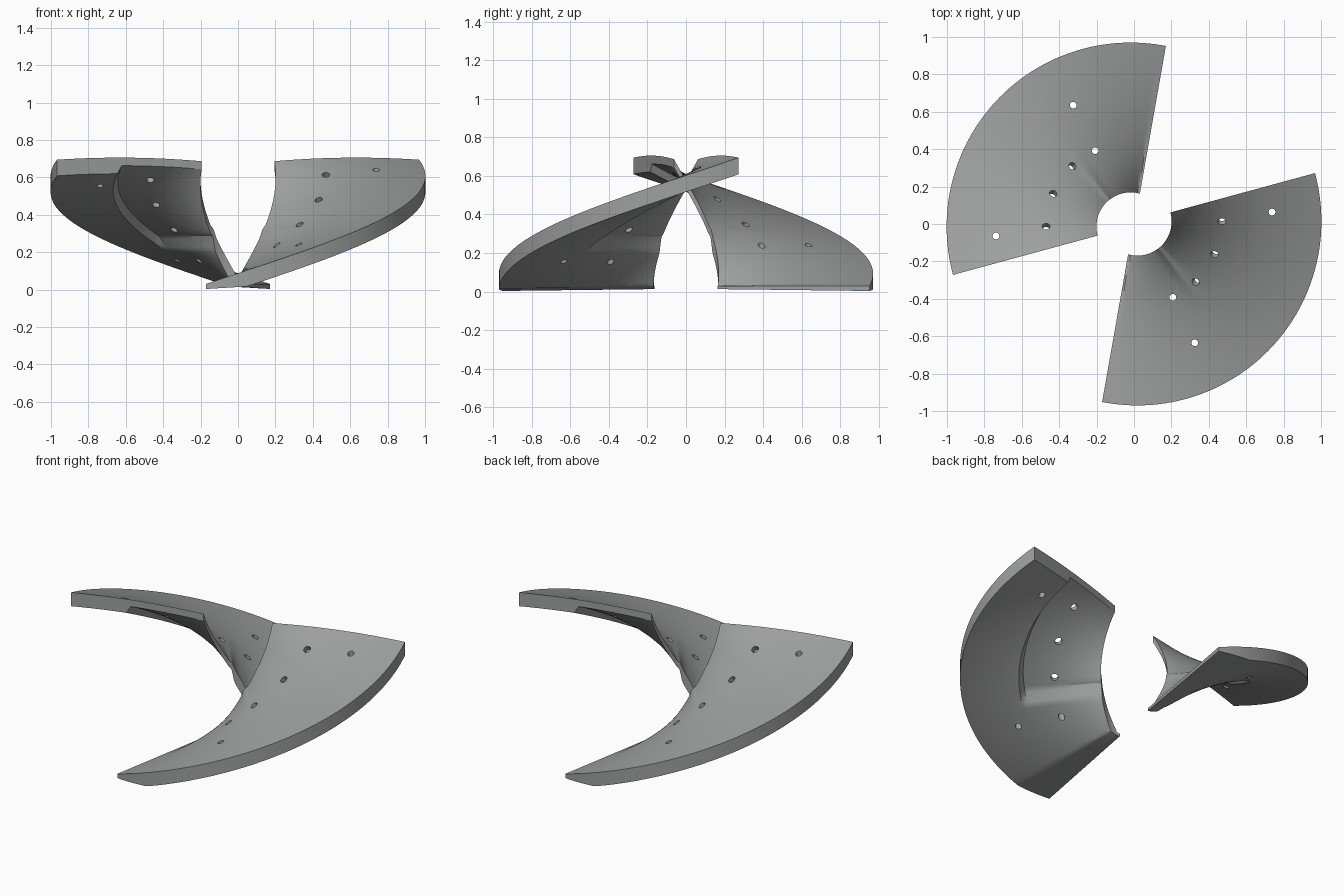
import bpy, bmesh
from math import asin, atan2, cos, sin, radians, degrees, pi, exp
from mathutils import Vector

cube = bpy.data.objects.get("Cube")
if cube:
    bpy.data.objects.remove(cube, do_unlink=True)

grey = bpy.data.materials.new("plain grey")
grey.use_nodes = True
colour = (0.34, 0.35, 0.345, 1)
grey.diffuse_color = colour
grey.node_tree.nodes["Principled BSDF"].inputs["Base Color"].default_value = colour

# Blade layout: a helical sector with a slightly offset axis
CX, CY = -0.018, -0.014
R_IN, R_OUT = 0.183, 0.984
A_END = 195.2
POCKET_R, POCKET_A = 0.65, 125


def clamp(v):
    return max(0.0, min(1.0, v))


def start_angle(r):
    return 80 - degrees(asin(0.018 / r))


def top_z(r, a):
    t = (a - 79) / 116
    s = (r - R_IN) / (R_OUT - R_IN)
    crown = 0.06 * s * (1 - s) * clamp(t)
    ledge = 0.014 * exp(-((a - 128) / 4) ** 2) * clamp((0.55 - r) / 0.35)
    return max(0.03, 0.03 + 0.655 * t + crown + ledge + 0.008 * s * t)


def bottom_z(r, a):
    t = clamp((a - 79) / 116)
    # shallow pocket under the upper inner part of the blade
    pocket = 0.043 * clamp((POCKET_R - r) / 0.025) * clamp((a - POCKET_A) / 5)
    return max(top_z(r, a) - 0.086 + pocket, 0.003 + 0.12 * t + 0.012 * (1 - r))


def spaced(a, b, n):
    return [a + (b - a) * i / n for i in range(n)]


radii = spaced(R_IN, 0.625, 16) + spaced(0.625, POCKET_R, 2) + spaced(POCKET_R, R_OUT, 10) + [R_OUT]
steps = spaced(0, POCKET_A, 36) + spaced(POCKET_A, POCKET_A + 5, 4)
steps = [a for a in spaced(79, POCKET_A, 26)] + spaced(POCKET_A, 130, 5) + spaced(130, A_END, 36) + [A_END]


def column_angle(r, a):
    # lower columns fan out so that the leading edge stays straight
    if a >= POCKET_A:
        return a
    k = (a - 79) / (POCKET_A - 79)
    return start_angle(r) * (1 - k) + POCKET_A * k


# Solid blade from an upper and a lower sheet joined by side walls
bm = bmesh.new()


def sheet(height):
    rows = []
    for a0 in steps:
        row = []
        for r in radii:
            a = column_angle(r, a0)
            row.append(bm.verts.new((CX + r * cos(radians(a)), CY + r * sin(radians(a)), height(r, a))))
        rows.append(row)
    return rows


def skin(lines):
    for p, q in zip(lines, lines[1:]):
        for i in range(len(p) - 1):
            bm.faces.new((p[i], p[i + 1], q[i + 1], q[i]))


upper, lower = sheet(top_z), sheet(bottom_z)
skin(upper)
skin(lower)
for k in (0, -1):
    skin([upper[k], lower[k]])
    skin([[row[k] for row in upper], [row[k] for row in lower]])
bmesh.ops.recalc_face_normals(bm, faces=bm.faces)
mesh = bpy.data.meshes.new("left_blade")
bm.to_mesh(mesh)
bm.free()
mesh.materials.append(grey)
blade = bpy.data.objects.new("right_blade", mesh)
bpy.context.collection.objects.link(blade)

# Bolt holes: position, and whether drilled square to the slope
holes = [(-0.325, 0.635, False), (-0.208, 0.392, False), (-0.336, 0.302, True),
         (-0.435, 0.153, True), (-0.47, -0.023, True), (-0.738, -0.064, False)]
cutters = []
for x, y, tilted in holes:
    dx, dy = x - CX, y - CY
    r = (dx * dx + dy * dy) ** 0.5
    ang = atan2(dy, dx) % (2 * pi)
    z = (top_z(r, degrees(ang)) + bottom_z(r, degrees(ang))) / 2
    slope = 0.33 / r if tilted else 0
    axis = Vector((slope * sin(ang), -slope * cos(ang), 1))
    bpy.ops.mesh.primitive_cylinder_add(vertices=20, radius=0.021 if tilted else 0.018,
                                        depth=0.2, location=(x, y, z),
                                        rotation=axis.to_track_quat('Z', 'Y').to_euler())
    cutter = bpy.context.object
    cutter.name = "hole_cutter"
    cutter.hide_render = True
    cutter.data.materials.append(grey)
    cutters.append(cutter)
    mod = blade.modifiers.new("bolt_hole", 'BOOLEAN')
    mod.operation = 'DIFFERENCE'
    mod.solver = 'EXACT'
    mod.object = cutter

# Bake the holes and drop the cutters
bpy.context.view_layer.update()
drilled = bpy.data.meshes.new_from_object(blade.evaluated_get(bpy.context.evaluated_depsgraph_get()))
blade.modifiers.clear()
blade.data = drilled
for cutter in cutters:
    bpy.data.objects.remove(cutter, do_unlink=True)

bpy.ops.object.select_all(action='DESELECT')
blade.select_set(True)
bpy.context.view_layer.objects.active = blade
bpy.ops.object.shade_smooth_by_angle(angle=radians(30))

# Opposite blade, turned half a revolution
other = bpy.data.objects.new("left_blade", blade.data)
other.rotation_euler.z = pi
bpy.context.collection.objects.link(other)
